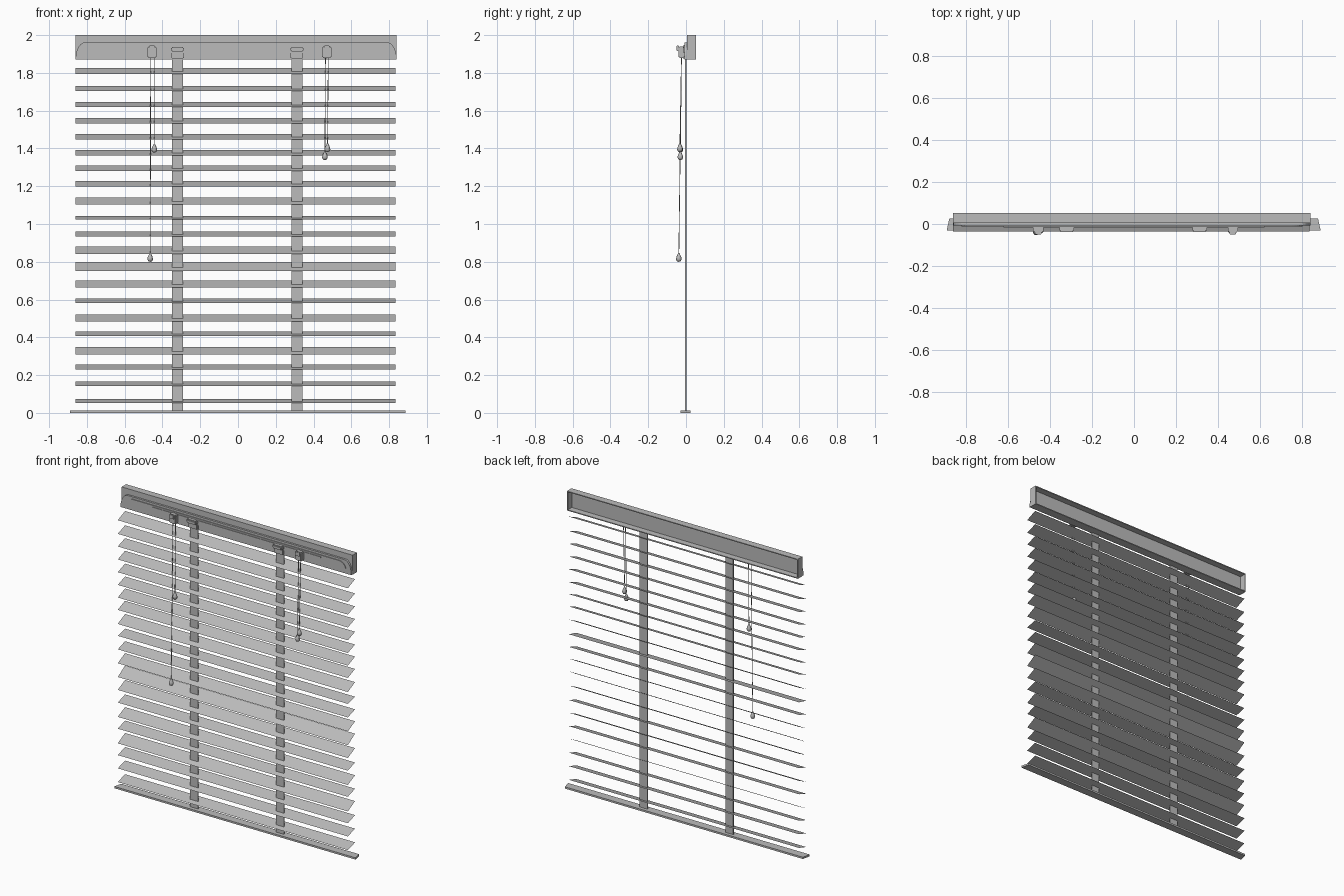
import bpy, bmesh, math
from mathutils import Vector

if "Cube" in bpy.data.objects:
    bpy.data.objects.remove(bpy.data.objects["Cube"])

grey = bpy.data.materials.new("light_grey")
grey.use_nodes = True
grey.diffuse_color = (0.5, 0.5, 0.5, 1)
grey.node_tree.nodes["Principled BSDF"].inputs["Base Color"].default_value = grey.diffuse_color


def make(name, bm):
    bmesh.ops.recalc_face_normals(bm, faces=bm.faces)
    mesh = bpy.data.meshes.new(name)
    bm.to_mesh(mesh)
    bm.free()
    mesh.materials.append(grey)
    ob = bpy.data.objects.new(name, mesh)
    bpy.context.collection.objects.link(ob)
    return ob


def box(name, x, y, z, bevel=0):
    bm = bmesh.new()
    bmesh.ops.create_cube(bm, size=1)
    for v in bm.verts:
        v.co = [lo + (c + 0.5) * (hi - lo) for c, (lo, hi) in zip(v.co, (x, y, z))]
    if bevel:
        bmesh.ops.bevel(bm, geom=bm.edges[:], offset=bevel, segments=2, affect='EDGES')
    return make(name, bm)


def plate(name, outline, y0, y1):
    """Extrude an x-z outline from y0 back to y1."""
    bm = bmesh.new()
    face = bm.faces.new([bm.verts.new((x, y0, z)) for x, z in outline])
    ext = bmesh.ops.extrude_face_region(bm, geom=[face])
    for v in ext["geom"]:
        if isinstance(v, bmesh.types.BMVert):
            v.co.y = y1
    return make(name, bm)


def arch(x0, x1, z0, z1, run):
    """Long outline whose upper corners sweep inwards in a curve."""
    h = z1 - z0
    arc = [(run * (1 - math.cos(a)), h * math.sin(a))
           for a in (i * math.pi / 12 for i in range(7))]
    return [(x0 + dx, z0 + dz) for dx, dz in arc] + \
           [(x1 - dx, z0 + dz) for dx, dz in reversed(arc)]


def cord(name, points, radius=0.002):
    curve = bpy.data.curves.new(name, 'CURVE')
    curve.dimensions = '3D'
    curve.bevel_depth = radius
    curve.bevel_resolution = 1
    spline = curve.splines.new('POLY')
    spline.points.add(len(points) - 1)
    for p, co in zip(spline.points, points):
        p.co = (*co, 1)
    curve.materials.append(grey)
    ob = bpy.data.objects.new(name, curve)
    bpy.context.collection.objects.link(ob)


def tassel(name, x, y, z):
    """Teardrop cord end, turned about the vertical."""
    bm = bmesh.new()
    prof = [(0, -.022), (.010, -.019), (.015, -.009), (.013, .003), (.007, .016), (.004, .024), (0, .024)]
    vs = [bm.verts.new((x + r, y, z + h)) for r, h in prof]
    edges = [bm.edges.new(p) for p in zip(vs, vs[1:])]
    bmesh.ops.spin(bm, geom=vs + edges, cent=(x, y, z), axis=(0, 0, 1),
                   angle=math.tau, steps=12)
    bmesh.ops.remove_doubles(bm, verts=bm.verts, dist=1e-5)
    ob = make(name, bm)
    for p in ob.data.polygons:
        p.use_smooth = True


# Head rail: channel open at the back, with end caps
L, R = -0.86, 0.84
box("headrail_front", (L, R), (0.005, 0.010), (1.87, 2.0))
box("headrail_top", (L, R), (0.010, 0.052), (1.994, 2.0))
box("headrail_bottom", (L, R), (0.010, 0.052), (1.87, 1.876))
for side, x in (("right", L), ("left", R - 0.006)):
    box("headrail_cap_" + side, (x, x + 0.006), (0.010, 0.052), (1.876, 1.994))

# Raised valance on the front, with a long recessed-looking panel
plate("valance", arch(L, R, 1.872, 1.962, 0.05), -0.008, 0.005)
plate("valance_panel", arch(L + 0.04, R - 0.04, 1.905, 1.948, 0.05), -0.013, -0.008)
box("tilt_rod", (-0.62, 0.62), (-0.017, -0.012), (1.932, 1.938))

# Slats: thin single sheets, each tilted a little differently
mids = [1.81, 1.717, 1.632, 1.547, 1.462, 1.377, 1.295, 1.213, 1.122, 1.034, 0.947,
        0.861, 0.774, 0.683, 0.593, 0.503, 0.419, 0.329, 0.243, 0.154, 0.063]
rises = [32, 28, 26, 28, 28, 27, 31, 31, 37, 19, 25, 38, 47, 37, 25, 36, 25, 40, 25, 23, 23]
for i, (z, rise) in enumerate(zip(mids, rises)):
    dz = rise / 2000
    bm = bmesh.new()
    bm.faces.new([bm.verts.new(c) for c in (
        (L, -0.036, z - dz), (0.834, -0.036, z - dz), (0.834, 0.04, z + dz), (L, 0.04, z + dz))])
    make(f"slat_{i + 1}", bm)

# Bottom rail, wider along its front edge
bm = bmesh.new()
low = bm.faces.new([bm.verts.new(c) for c in (
    (-0.89, -0.03, 0), (0.887, -0.03, 0), (0.875, 0.025, 0), (-0.878, 0.025, 0))])
ext = bmesh.ops.extrude_face_region(bm, geom=[low])
bmesh.ops.translate(bm, vec=(0, 0, 0.012),
                    verts=[v for v in ext["geom"] if isinstance(v, bmesh.types.BMVert)])
make("bottom_rail", bm)

# Ladder tapes with their clips under the head rail
for side, x in (("right", -0.32), ("left", 0.312)):
    box("tape_" + side, (x - 0.029, x + 0.029), (-0.004, 0.002), (0.01, 1.9))
    box("tape_hanger_" + side, (x - 0.033, x + 0.033), (-0.02, 0.0), (1.875, 1.915), 0.004)
    box("tape_clip_" + side, (x - 0.035, x + 0.035), (-0.038, -0.008), (1.912, 1.938), 0.006)

# Cord locks
for side, x in (("right", -0.455), ("left", 0.47)):
    box("cord_lock_" + side, (x - 0.024, x + 0.024), (-0.04, -0.008), (1.88, 1.94), 0.005)
    box("cord_lock_lip_" + side, (x - 0.016, x + 0.016), (-0.05, -0.038), (1.915, 1.945), 0.003)

# Pull cords and their tassels
pulls = [(-0.462, -0.465, -0.038, 0.822), (-0.443, -0.443, -0.03, 1.4),
         (0.463, 0.46, -0.03, 1.36), (0.478, 0.474, -0.032, 1.403)]
for i, (xt, xb, y, z) in enumerate(pulls):
    top = Vector((xt, -0.024, 1.885))
    end = Vector((xb, y, z + 0.02))
    cord(f"pull_cord_{i + 1}", [top, top.lerp(end, 0.5), end])
    tassel(f"tassel_{i + 1}", xb, y, z)
